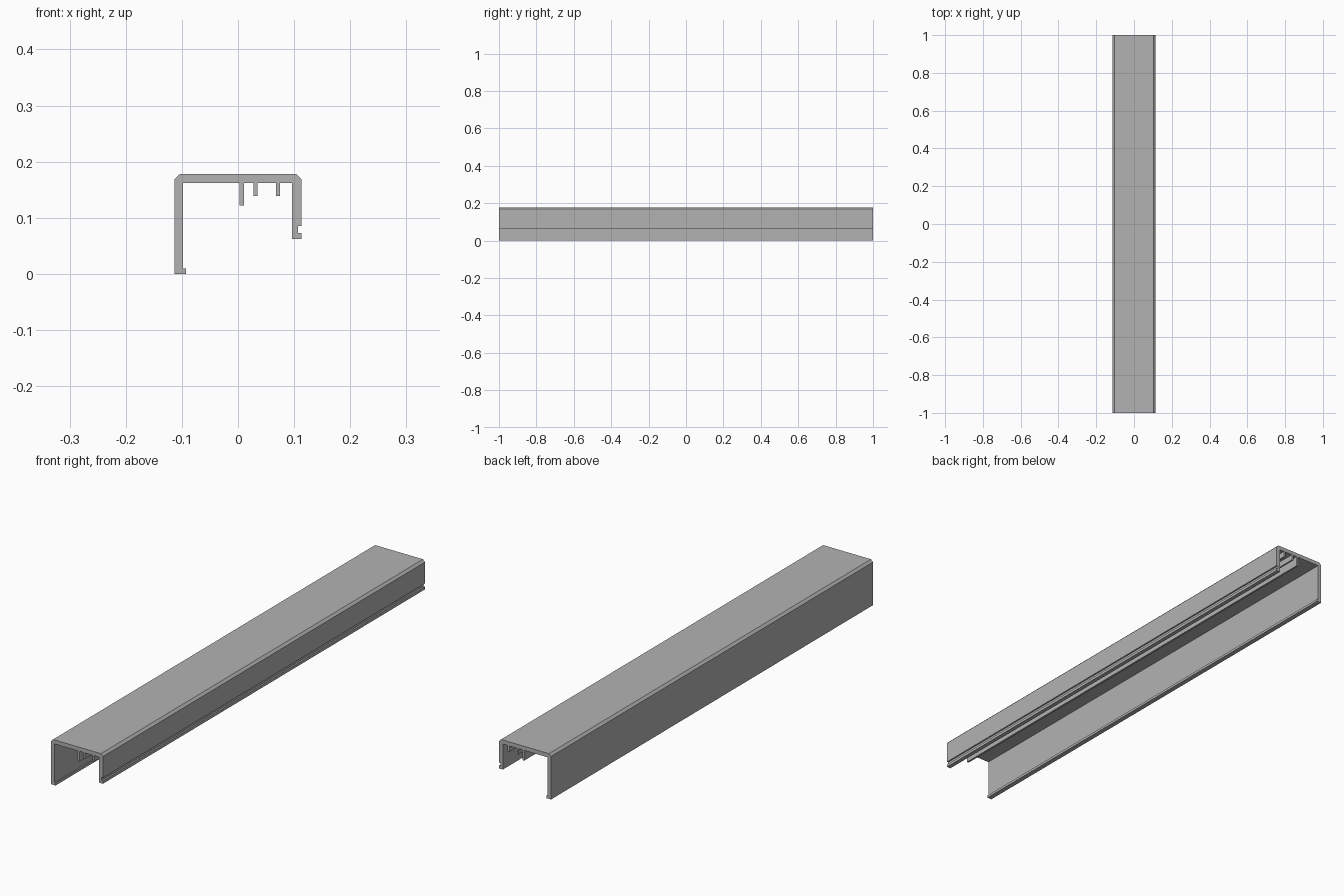
import bpy
import bmesh

cube = bpy.data.objects.get("Cube")
if cube:
    bpy.data.objects.remove(cube, do_unlink=True)

# Plain grey metal
grey = bpy.data.materials.new("plain grey")
grey.use_nodes = True
colour = (0.448, 0.448, 0.448, 1)
grey.diffuse_color = colour
grey.node_tree.nodes["Principled BSDF"].inputs["Base Color"].default_value = colour

# Main dimensions
half_length = 1.0
side = 0.113
top = 0.178
ceiling = 0.162
chamfer = 0.009


def rib(left, right, bottom):
    """Thin rib hanging from the ceiling, traced from right to left."""
    return [(right, ceiling), (right, bottom), (left, bottom), (left, ceiling)]


# Tall leg with its inward foot lip, then the chamfered top
profile = [(-0.098, ceiling), (-0.098, 0.010), (-0.093, 0.010), (-0.093, 0),
           (-side, 0), (-side, top - chamfer), (-side + chamfer, top),
           (side - chamfer, top), (side, top - chamfer)]
# Short leg with a groove near the bottom of its outer face
profile += [(side, 0.085), (0.107, 0.085), (0.107, 0.073), (side, 0.073),
            (side, 0.062), (0.096, 0.062), (0.096, ceiling)]
# Three ribs under the top
profile += rib(0.068, 0.075, 0.139)
profile += rib(0.028, 0.035, 0.139)
profile += rib(0.003, 0.011, 0.122)

# Extrude the section along the length
bm = bmesh.new()
section = bm.faces.new([bm.verts.new((x, -half_length, z)) for x, z in profile])
result = bmesh.ops.extrude_face_region(bm, geom=[section], use_keep_orig=True)
moved = [v for v in result["geom"] if isinstance(v, bmesh.types.BMVert)]
bmesh.ops.translate(bm, verts=moved, vec=(0, 2 * half_length, 0))
bmesh.ops.recalc_face_normals(bm, faces=bm.faces)

mesh = bpy.data.meshes.new("channel_profile")
bm.to_mesh(mesh)
bm.free()
mesh.materials.append(grey)
channel = bpy.data.objects.new("channel_profile", mesh)
bpy.context.collection.objects.link(channel)
